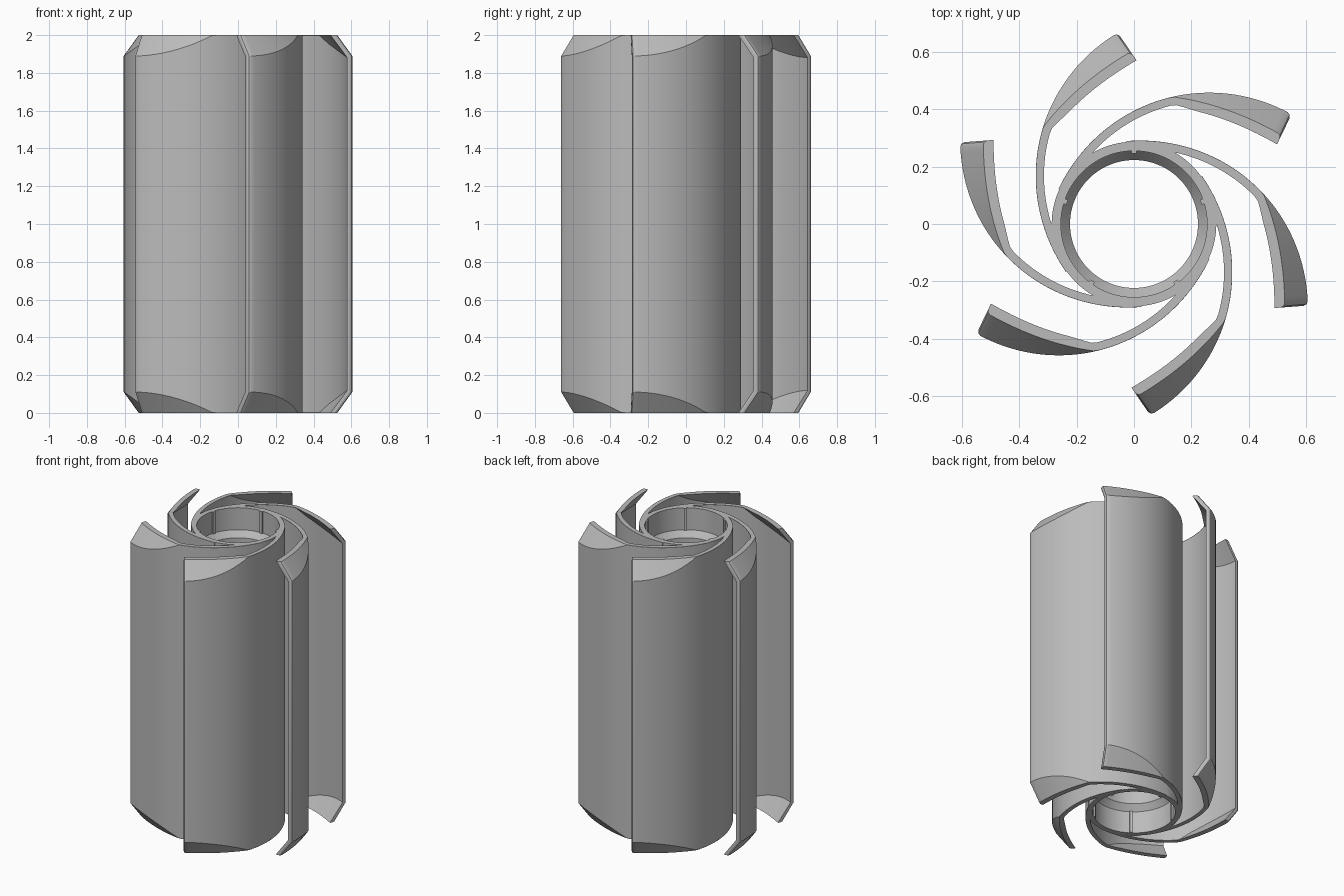
import bpy, bmesh
from math import sin, cos, pi, radians
from mathutils import Matrix

if "Cube" in bpy.data.objects:
    bpy.data.objects.remove(bpy.data.objects["Cube"])

grey = bpy.data.materials.new("plain_grey")
grey.use_nodes = True
colour = (0.5, 0.5, 0.5, 1)
grey.diffuse_color = colour
grey.node_tree.nodes["Principled BSDF"].inputs["Base Color"].default_value = colour

HEIGHT = 2.0
BEVEL_H = 0.11      # height of the slanted blade ends
BEVEL_D = 0.08      # how far the slanted ends lean inward
THICK = 0.028
CX, CY = -0.015, -0.33
TIP, LEAN_START, ROOT = 4.2, 43.0, 91.0


def finish(name, bm):
    bmesh.ops.recalc_face_normals(bm, faces=bm.faces)
    mesh = bpy.data.meshes.new(name)
    bm.to_mesh(mesh)
    bm.free()
    ob = bpy.data.objects.new(name, mesh)
    bpy.context.collection.objects.link(ob)
    mesh.materials.append(grey)
    bpy.ops.object.select_all(action='DESELECT')
    ob.select_set(True)
    bpy.context.view_layer.objects.active = ob
    bpy.ops.object.shade_smooth_by_angle(angle=radians(25))
    return ob


def arc_point(deg, inset, z):
    a = radians(deg)
    r = 0.62 + 0.018 * sin(2 * a) - inset
    return (CX + r * cos(a), CY + r * sin(a), z)


def section(deg, trim=0.0):
    """Closed loop across the blade wall: up the outside, down the inside."""
    t = (LEAN_START - deg) / (LEAN_START - TIP)
    lean = 0.0005 + BEVEL_D * (1 - (1 - t) ** 2) if t > 0 else 0.0005
    rise = BEVEL_H * lean / BEVEL_D
    extra = min(0.008, lean * 0.3)
    top_in = lean + THICK + extra
    shape = [(lean + trim, 0), (trim, rise), (trim, HEIGHT - rise), (lean + trim, HEIGHT),
             (top_in, HEIGHT), (THICK, HEIGHT - rise - extra), (THICK, rise + extra), (top_in, 0)]
    return [arc_point(deg, inset, z) for inset, z in shape]


# Curved blades with inward-leaning ends and a rounded tip corner
steps = 44
angles = [TIP + 1.4 + (ROOT - TIP - 1.4) * i / steps for i in range(steps + 1)]
loops = [section(TIP, 0.015), section(TIP + 0.5, 0.004)] + [section(a) for a in angles]
for k in range(6):
    bm = bmesh.new()
    rings = [[bm.verts.new(p) for p in loop] for loop in loops]
    for a, b in zip(rings, rings[1:]):
        for i in range(8):
            j = (i + 1) % 8
            bm.faces.new((a[i], a[j], b[j], b[i]))
    for end in (rings[0], rings[-1]):
        for i in range(3):
            bm.faces.new((end[i], end[i + 1], end[6 - i], end[7 - i]))
    bmesh.ops.rotate(bm, verts=bm.verts, matrix=Matrix.Rotation(k * pi / 3, 3, 'Z'))
    finish(f"blade_{k + 1}", bm)

# Central tube with a recessed socket and sloped seat at each end
R_OUT, R_SOCKET, R_BORE = 0.287, 0.255, 0.223
DEPTH, SEAT = 0.15, 0.04
profile = [(R_OUT, 0), (R_OUT, HEIGHT), (R_SOCKET, HEIGHT), (R_SOCKET, HEIGHT - DEPTH),
           (R_BORE, HEIGHT - DEPTH - SEAT), (R_BORE, DEPTH + SEAT), (R_SOCKET, DEPTH), (R_SOCKET, 0)]
bm = bmesh.new()
segs = 96
cols = [[bm.verts.new((r * cos(2 * pi * s / segs), r * sin(2 * pi * s / segs), z))
         for r, z in profile] for s in range(segs)]
for s in range(segs):
    a, b = cols[s], cols[(s + 1) % segs]
    for i in range(8):
        j = (i + 1) % 8
        bm.faces.new((a[i], a[j], b[j], b[i]))
finish("centre_tube", bm)

# Small vertical ribs inside both sockets
for label, z in (("lower", DEPTH / 2), ("upper", HEIGHT - DEPTH / 2)):
    for k in range(5):
        bm = bmesh.new()
        bmesh.ops.create_cube(bm, size=1)
        bmesh.ops.scale(bm, verts=bm.verts, vec=(0.02, 0.018, DEPTH))
        bmesh.ops.translate(bm, verts=bm.verts, vec=(R_SOCKET, 0, z))
        bmesh.ops.rotate(bm, verts=bm.verts, matrix=Matrix.Rotation(pi / 2 + k * 2 * pi / 5, 3, 'Z'))
        finish(f"{label}_rib_{k + 1}", bm)
